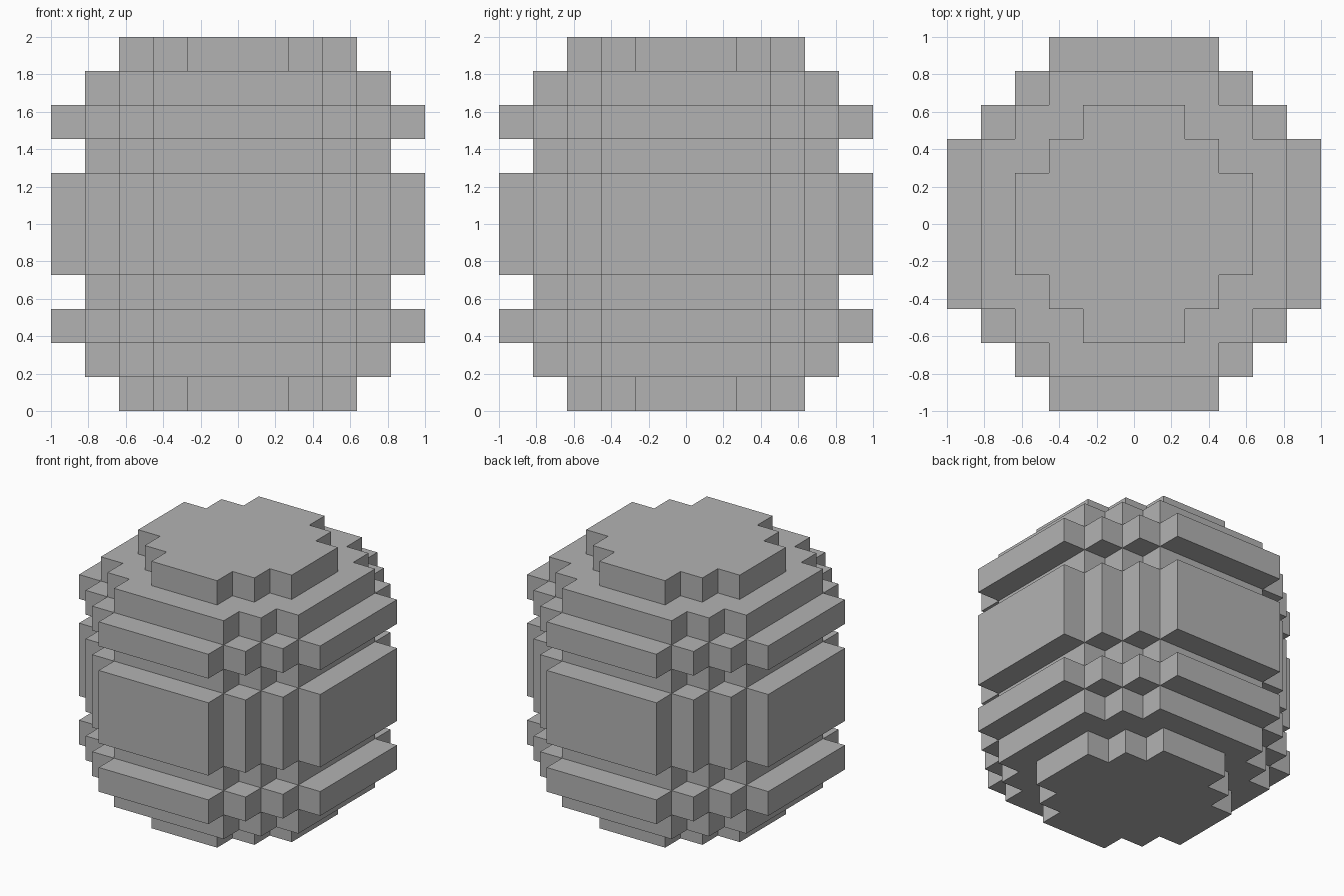
import bpy
import bmesh
from mathutils import Matrix, Vector

cube = bpy.data.objects.get("Cube")
if cube:
    bpy.data.objects.remove(cube, do_unlink=True)

UNIT = 2 / 11  # edge length of one block

grey = bpy.data.materials.new("plain_grey")
grey.use_nodes = True
colour = (0.45, 0.45, 0.45, 1)
grey.diffuse_color = colour
grey.node_tree.nodes["Principled BSDF"].inputs["Base Color"].default_value = colour


def stepped_outline(reach, flat):
    """Stair-stepped round outline, one quarter turned four times."""
    quarter = []
    x, y = reach, flat
    while x > flat:
        quarter += [Vector((x, y)), Vector((x - 1, y))]
        x, y = x - 1, y + 1
    quarter.append(Vector((x, y)))
    return [Matrix.Rotation(k * 1.5707963, 2) @ p for k in range(4) for p in quarter]


def stepped_prism(name, reach, flat, bottom, top):
    bm = bmesh.new()
    verts = [bm.verts.new((p.x * UNIT, p.y * UNIT, bottom * UNIT))
             for p in stepped_outline(reach, flat)]
    base = bm.faces.new(verts)
    result = bmesh.ops.extrude_face_region(bm, geom=[base], use_keep_orig=True)
    raised = [g for g in result["geom"] if isinstance(g, bmesh.types.BMVert)]
    bmesh.ops.translate(bm, verts=raised, vec=(0, 0, (top - bottom) * UNIT))
    bmesh.ops.recalc_face_normals(bm, faces=bm.faces)
    mesh = bpy.data.meshes.new(name)
    bm.to_mesh(mesh)
    bm.free()
    mesh.materials.append(grey)
    bpy.context.collection.objects.link(bpy.data.objects.new(name, mesh))


# Narrow core showing as the top and bottom caps
stepped_prism("end_caps_core", 3.5, 1.5, 0, 11)
# Main body
stepped_prism("body", 4.5, 2.5, 1, 10)
# Raised bands around the body
for name, bottom, top in (("lower_band", 2, 3), ("middle_band", 4, 7), ("upper_band", 8, 9)):
    stepped_prism(name, 5.5, 2.5, bottom, top)
